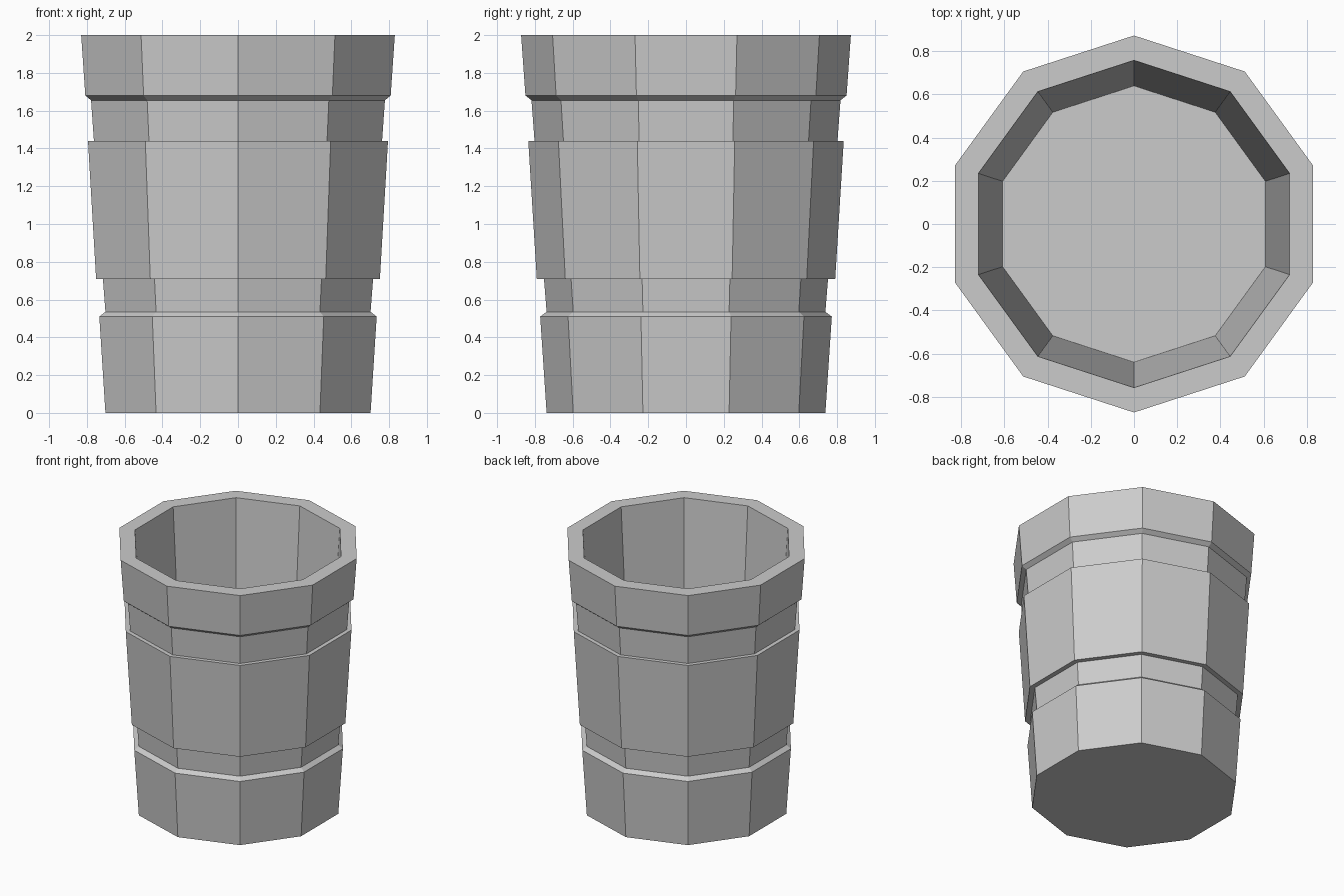
import bpy, bmesh
from math import cos, sin, pi

if "Cube" in bpy.data.objects:
    bpy.data.objects.remove(bpy.data.objects["Cube"])

SIDES = 10

# Profile (corner radius, height): outside from the base up, over the rim, down inside
profile = [
    (0.738, 0.0), (0.772, 0.51), (0.738, 0.535),    # base band and its ledge
    (0.752, 0.71), (0.79, 0.71), (0.835, 1.44),     # lower groove, middle band
    (0.802, 1.44), (0.818, 1.655), (0.85, 1.68),    # upper groove, rim underside
    (0.873, 2.0), (0.758, 2.0), (0.64, 0.17),       # rim and inner wall
]

bm = bmesh.new()
rings = [[bm.verts.new((r * sin(2 * pi * i / SIDES), -r * cos(2 * pi * i / SIDES), z))
          for i in range(SIDES)] for r, z in profile]

# Walls
for a, b in zip(rings, rings[1:]):
    for i in range(SIDES):
        j = (i + 1) % SIDES
        bm.faces.new((a[i], a[j], b[j], b[i]))

# Underside and inner floor
bm.faces.new(rings[0][::-1])
bm.faces.new(rings[-1])
bmesh.ops.recalc_face_normals(bm, faces=bm.faces)

mesh = bpy.data.meshes.new("cup")
bm.to_mesh(mesh)
bm.free()
bpy.context.collection.objects.link(bpy.data.objects.new("cup", mesh))
